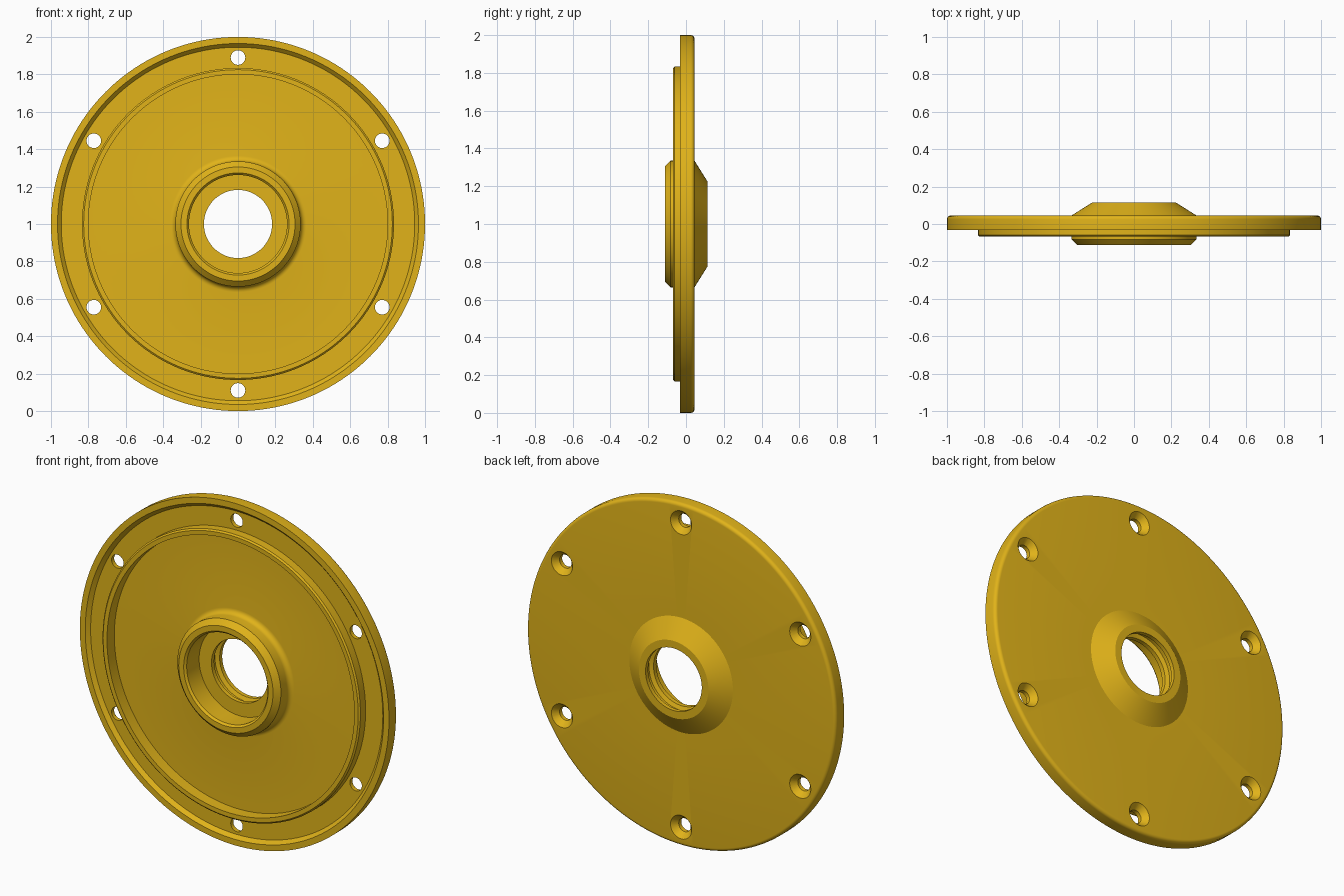
import bpy, bmesh, math
from mathutils import Vector, Matrix

if "Cube" in bpy.data.objects:
    bpy.data.objects.remove(bpy.data.objects["Cube"])

CENTRE = Vector((0, 0, 1))


def revolve(name, profile, steps, centre):
    """Spin a closed (radius, y) profile about the y direction through centre."""
    bm = bmesh.new()
    verts = [bm.verts.new(centre + Vector((r, y, 0))) for r, y in profile]
    edges = [bm.edges.new((verts[i - 1], verts[i])) for i in range(len(verts))]
    bmesh.ops.spin(bm, geom=verts + edges, cent=centre, axis=(0, 1, 0),
                   angle=math.tau, steps=steps, use_duplicate=False)
    bmesh.ops.remove_doubles(bm, verts=bm.verts, dist=1e-5)
    bmesh.ops.recalc_face_normals(bm, faces=bm.faces)
    mesh = bpy.data.meshes.new(name)
    bm.to_mesh(mesh)
    bm.free()
    obj = bpy.data.objects.new(name, mesh)
    bpy.context.collection.objects.link(obj)
    return obj


def arc(cr, cy, rad, a0, a1, n=6):
    """Points of a fillet arc in the (radius, y) plane, angles in degrees."""
    angles = [math.radians(a0 + (a1 - a0) * i / n) for i in range(n + 1)]
    return [(cr + rad * math.cos(a), cy + rad * math.sin(a)) for a in angles]


# Flanged cover: cross-section from the shaft hole, along the front, round the rim
profile = [(0.182, 0.015), (0.262, 0.015),                    # bearing seat floor
           (0.262, -0.10), (0.273, -0.112),                   # seat wall and lead-in
           (0.305, -0.112), (0.335, -0.082), (0.335, -0.03)]  # front hub
profile += arc(0.365, -0.03, 0.03, 180, 90)                   # hub fillet
profile += [(0.80, 0.0), (0.80, -0.068), (0.825, -0.068),     # spigot ring
            (0.834, -0.06), (0.834, -0.012),
            (0.945, -0.012), (0.965, -0.033), (1.0, -0.033)]  # bolt face and lip
profile += arc(0.98, 0.025, 0.02, 0, 90)                      # rounded back edge
profile += [(0.335, 0.045), (0.225, 0.114), (0.182, 0.114),   # back cone
            (0.182, 0.09), (0.205, 0.08), (0.205, 0.05), (0.182, 0.04)]  # seal groove
cover = revolve("flanged_cover", profile, 160, CENTRE)

# Six countersunk bolt holes, joined into one cutter
bm = bmesh.new()
for i in range(6):
    a = math.radians(90 + 60 * i)
    pos = CENTRE + Vector((math.cos(a), 0, math.sin(a))) * 0.89
    turn = Matrix.Rotation(-math.pi / 2, 4, 'X')  # local z becomes +y
    for r1, r2, y0, y1 in ((0.039, 0.039, -0.1, 0.02), (0.039, 0.075, 0.012, 0.052)):
        bmesh.ops.create_cone(bm, cap_ends=True, segments=32, radius1=r1, radius2=r2,
                              depth=y1 - y0,
                              matrix=Matrix.Translation(pos + Vector((0, (y0 + y1) / 2, 0))) @ turn)
mesh = bpy.data.meshes.new("bolt_hole_cutter")
bm.to_mesh(mesh)
bm.free()
cutter = bpy.data.objects.new("bolt_hole_cutter", mesh)
bpy.context.collection.objects.link(cutter)
cutter.hide_render = True

bpy.context.view_layer.objects.active = cover
cover.select_set(True)
mod = cover.modifiers.new("bolt_holes", 'BOOLEAN')
mod.operation = 'DIFFERENCE'
mod.solver = 'EXACT'
mod.use_self = True
mod.object = cutter
bpy.ops.object.modifier_apply(modifier=mod.name)
bpy.data.objects.remove(cutter)

# Warm yellow finish
paint = bpy.data.materials.new("yellow_paint")
paint.diffuse_color = (0.75, 0.45, 0.01, 1)
paint.use_nodes = True
paint.node_tree.nodes["Principled BSDF"].inputs["Base Color"].default_value = paint.diffuse_color
cover.data.materials.clear()
cover.data.materials.append(paint)
for p in cover.data.polygons:
    p.material_index = 0
bpy.ops.object.shade_smooth_by_angle(angle=math.radians(25))
